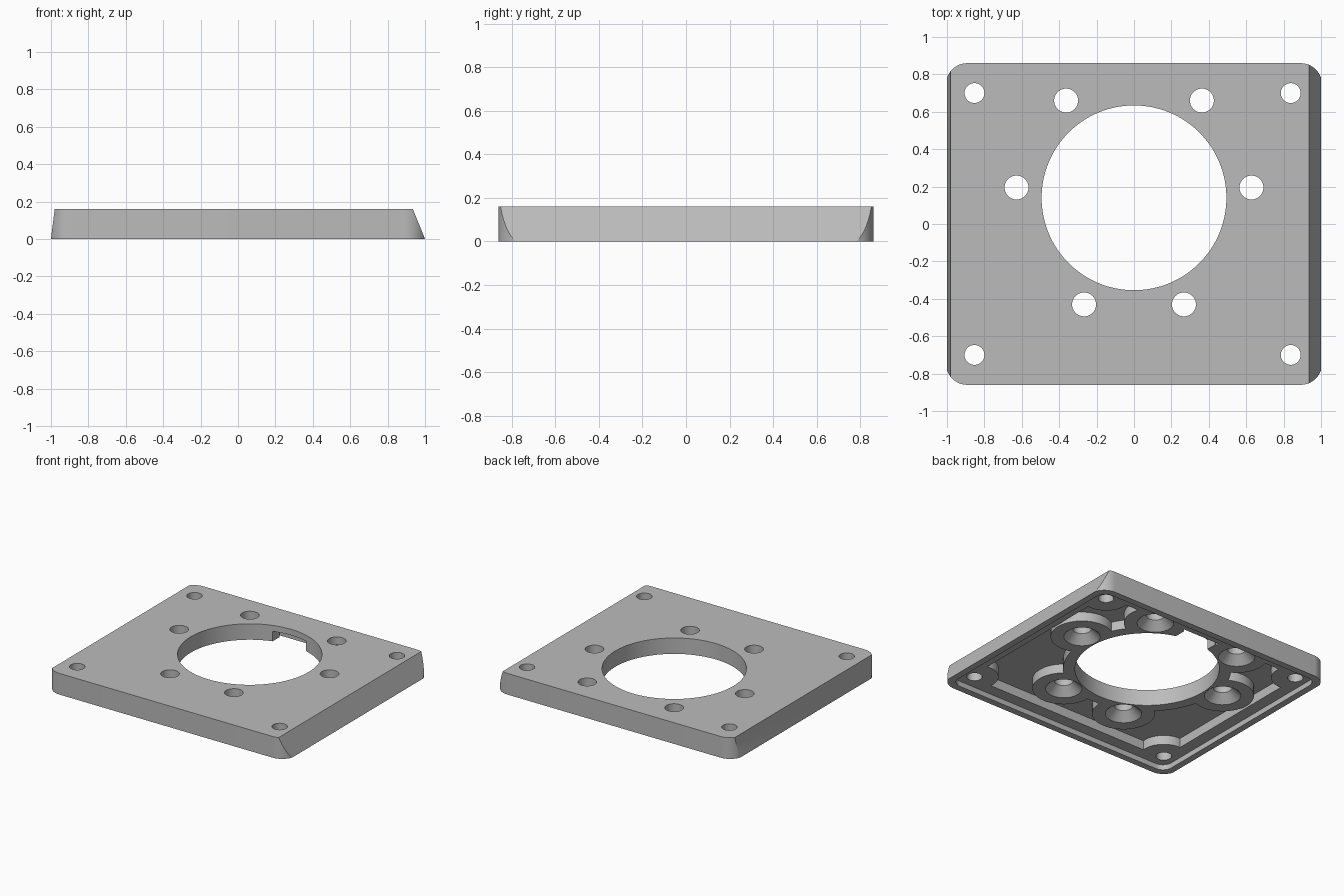
import bpy, bmesh, math
from mathutils import Vector

cube = bpy.data.objects.get("Cube")
if cube:
    bpy.data.objects.remove(cube, do_unlink=True)

grey = bpy.data.materials.new("light_grey")
grey.use_nodes = True
COLOUR = (0.5, 0.5, 0.5, 1)
grey.diffuse_color = COLOUR
grey.node_tree.nodes["Principled BSDF"].inputs["Base Color"].default_value = COLOUR

HEIGHT = 0.16      # whole plate
LEDGE = 0.04       # shallow recess under the plate
FLOOR = 0.11       # ceiling of the deep pocket
HOLE = (0, 0.14)   # centre of the large opening


def finish(name, bm):
    bmesh.ops.recalc_face_normals(bm, faces=bm.faces)
    mesh = bpy.data.meshes.new(name)
    bm.to_mesh(mesh)
    bm.free()
    mesh.materials.append(grey)
    obj = bpy.data.objects.new(name, mesh)
    bpy.context.collection.objects.link(obj)
    return obj


def prism(name, outline, z0, z1):
    bm = bmesh.new()
    face = bm.faces.new([bm.verts.new((x, y, z0)) for x, y in outline])
    side = bmesh.ops.extrude_face_region(bm, geom=[face])["geom"]
    verts = [v for v in side if isinstance(v, bmesh.types.BMVert)]
    bmesh.ops.translate(bm, verts=verts, vec=(0, 0, z1 - z0))
    return finish(name, bm)


def rounded(hx, hy, r, steps=12):
    pts = []
    for q, (sx, sy) in enumerate([(1, 1), (-1, 1), (-1, -1), (1, -1)]):
        for i in range(steps + 1):
            a = math.pi / 2 * (q + i / steps)
            pts.append((sx * (hx - r) + r * math.cos(a), sy * (hy - r) + r * math.sin(a)))
    return pts


def cone(name, centre, r0, r1, z0, z1, sides=48):
    bm = bmesh.new()
    bmesh.ops.create_cone(bm, cap_ends=True, segments=sides, radius1=r0, radius2=r1, depth=z1 - z0)
    bmesh.ops.translate(bm, verts=bm.verts, vec=(*centre, (z0 + z1) / 2))
    return finish(name, bm)


def combine(target, tool, operation="DIFFERENCE"):
    mod = target.modifiers.new("cut", "BOOLEAN")
    mod.operation, mod.solver, mod.object = operation, "EXACT", tool
    bpy.context.view_layer.objects.active = target
    bpy.ops.object.modifier_apply(modifier=mod.name)
    bpy.data.objects.remove(tool, do_unlink=True)


# Screw positions
mounts = [(s * x, y) for x, y in [(0.363, 0.66), (0.628, 0.195), (0.267, -0.43)] for s in (-1, 1)]
corners = [(x, y) for x in (-0.853, 0.838) for y in (-0.7, 0.7)]

# Plate: rounded block trimmed to sloping ends
plate = prism("mounting_plate", rounded(1.006, 0.86, 0.115), 0, HEIGHT)
bm = bmesh.new()
profile = [(-1, 0), (1, 0), (0.935, HEIGHT), (-0.98, HEIGHT)]
slope = [(a[0] + (b[0] - a[0]) * t, z) for a, b in ((profile[0], profile[3]), (profile[2], profile[1]))
         for t, z in (((-0.5, -HEIGHT / 2), (1.5, HEIGHT * 1.5)) if a[1] == 0 else
                      ((-0.5, HEIGHT * 1.5), (1.5, -HEIGHT / 2)))]
rings = [[bm.verts.new((x, y, z)) for x, z in slope] for y in (-1, 1)]
for ring in rings:
    bm.faces.new(ring)
for i in range(4):
    j = (i + 1) % 4
    bm.faces.new((rings[0][i], rings[0][j], rings[1][j], rings[1][i]))
combine(plate, finish("end_trim", bm), "INTERSECT")

# Shallow recess inside the bottom rim
combine(plate, prism("recess_cutter", rounded(0.95, 0.81, 0.075), -0.1, LEDGE))

# Deep pocket, leaving the hub, screw bosses and corner posts standing
pocket = prism("pocket_cutter", rounded(0.86, 0.72, 0.03), 0.02, FLOOR)
combine(pocket, cone("hub", HOLE, 0.575, 0.575, -0.1, 0.3, 96))
for c in mounts:
    combine(pocket, cone("boss", c, 0.215, 0.215, -0.1, 0.3))
for c in corners:
    combine(pocket, cone("post", c, 0.165, 0.165, -0.1, 0.3))
combine(plate, pocket)

# Large opening with a key notch at the back
combine(plate, cone("opening", HOLE, 0.494, 0.494, -0.1, 0.3, 128))
notch = [(-0.14, 0.5), (0.14, 0.5), (0.14, 0.719), (-0.14, 0.719)]
combine(plate, prism("notch", notch, -0.1, FLOOR + 0.005))

# Countersunk mounting holes and plain corner holes
for c in mounts:
    combine(plate, cone("hole", c, 0.064, 0.064, -0.1, 0.3))
    combine(plate, cone("countersink", c, 0.145, 0.06, LEDGE - 0.02, LEDGE + 0.065))
for c in corners:
    combine(plate, cone("corner_hole", c, 0.053, 0.053, -0.1, 0.3))

# Smooth round walls, sharp edges
bpy.ops.object.select_all(action="DESELECT")
plate.select_set(True)
bpy.context.view_layer.objects.active = plate
bpy.ops.object.shade_smooth_by_angle(angle=math.radians(25))
